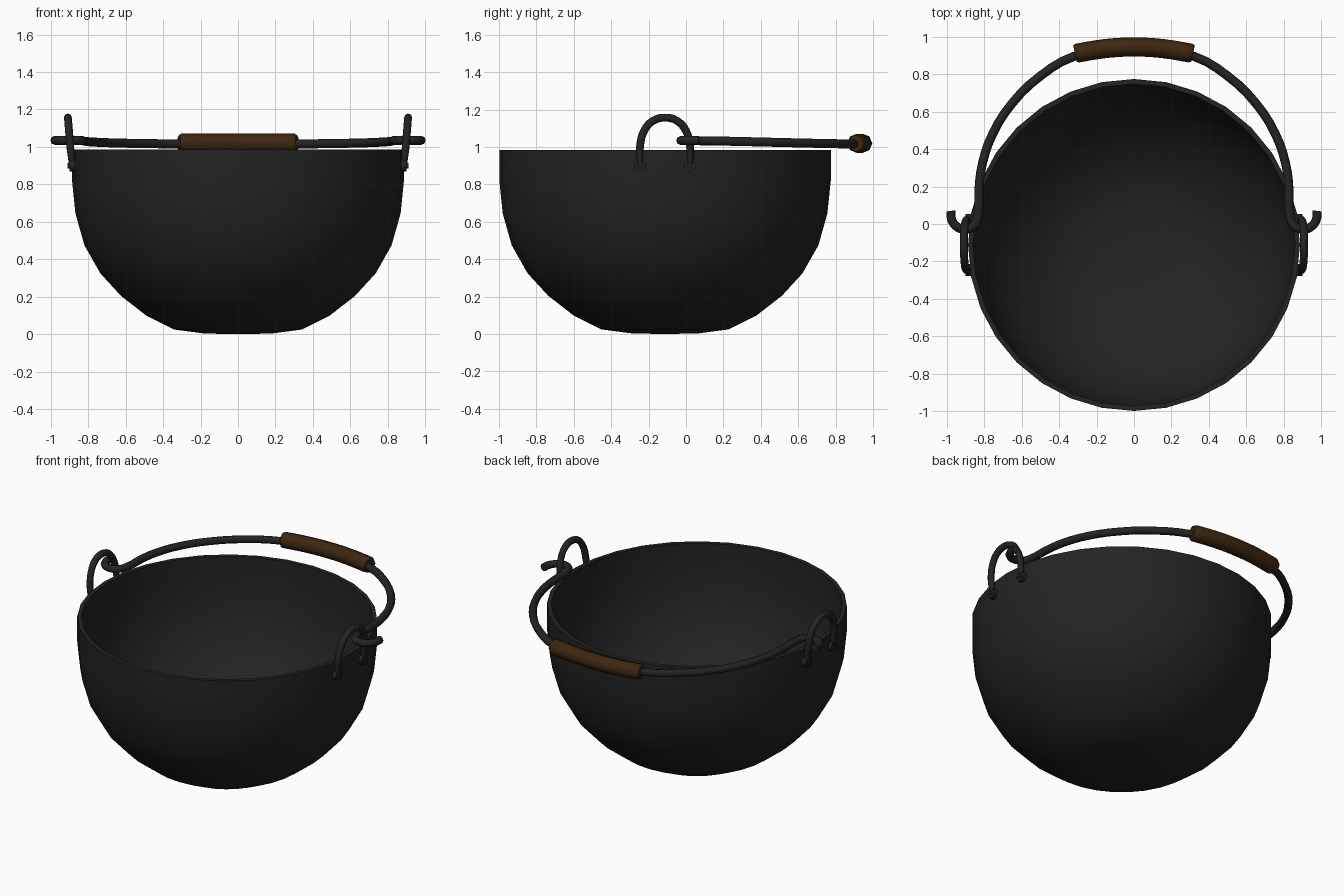
import bpy, bmesh, math
from mathutils import Matrix

cube = bpy.data.objects.get("Cube")
if cube:
    bpy.data.objects.remove(cube, do_unlink=True)

BOWL_Y = -0.112


def material(name, color):
    m = bpy.data.materials.new(name)
    m.use_nodes = True
    m.diffuse_color = (*color, 1)
    bsdf = next(n for n in m.node_tree.nodes if n.type == 'BSDF_PRINCIPLED')
    bsdf.inputs["Base Color"].default_value = (*color, 1)
    bsdf.inputs["Roughness"].default_value = 0.7
    return m


iron = material("cast iron", (0.017, 0.017, 0.017))
wood = material("dark wood", (0.047, 0.020, 0.005))


def select_only(ob):
    bpy.ops.object.select_all(action='DESELECT')
    ob.select_set(True)
    bpy.context.view_layer.objects.active = ob


def from_bmesh(name, bm, mat, angle=40):
    bmesh.ops.recalc_face_normals(bm, faces=bm.faces)
    mesh = bpy.data.meshes.new(name)
    bm.to_mesh(mesh)
    bm.free()
    ob = bpy.data.objects.new(name, mesh)
    bpy.context.collection.objects.link(ob)
    mesh.materials.append(mat)
    select_only(ob)
    bpy.ops.object.shade_smooth_by_angle(angle=math.radians(angle))
    return ob


def rod(name, points, radius, mat, resolution=4, scales=None):
    """Round bar swept along a smooth path."""
    cu = bpy.data.curves.new(name, 'CURVE')
    cu.dimensions = '3D'
    cu.bevel_depth = radius
    cu.bevel_resolution = 2
    cu.resolution_u = resolution
    cu.use_fill_caps = True
    sp = cu.splines.new('BEZIER')
    sp.bezier_points.add(len(points) - 1)
    for i, (bp, p) in enumerate(zip(sp.bezier_points, points)):
        bp.co = p
        bp.handle_left_type = bp.handle_right_type = 'AUTO'
        bp.radius = scales[i] if scales else 1
    ob = bpy.data.objects.new(name, cu)
    bpy.context.collection.objects.link(ob)
    cu.materials.append(mat)
    select_only(ob)
    bpy.ops.object.convert(target='MESH')
    ob = bpy.context.object
    ob.name = name
    bpy.ops.object.shade_smooth_by_angle(angle=math.radians(50))
    return ob


# Bowl: outer profile up to the rim, then the inner wall back to the centre
outer = [(0, 0), (0.18, 0.004), (0.34, 0.025), (0.49, 0.1), (0.625, 0.205),
         (0.735, 0.325), (0.82, 0.475), (0.868, 0.645), (0.886, 0.82), (0.886, 0.985)]
inner = [(r * 0.97, 0.985 - (0.985 - z) * 0.973) for r, z in reversed(outer)]
bm = bmesh.new()
verts = [bm.verts.new((r, 0, z)) for r, z in outer + inner]
edges = [bm.edges.new(pair) for pair in zip(verts, verts[1:])]
bmesh.ops.spin(bm, geom=verts + edges, cent=(0, 0, 0), axis=(0, 0, 1),
               angle=math.tau, steps=32, use_duplicate=False)
bmesh.ops.remove_doubles(bm, verts=bm.verts, dist=0.0005)
bmesh.ops.translate(bm, verts=bm.verts, vec=(0, BOWL_Y, 0))
from_bmesh("bowl", bm, iron)

# Bail: half path from the hook tip to the middle, mirrored to the other side
half = [(0.978, 0.07, 1.035), (0.972, 0.02, 1.035), (0.94, -0.018, 1.035),
        (0.895, -0.028, 1.035), (0.853, -0.008, 1.035), (0.832, 0.045, 1.034),
        (0.828, 0.18, 1.032), (0.81, 0.32, 1.029), (0.755, 0.48, 1.025),
        (0.65, 0.645, 1.021), (0.5, 0.79, 1.018), (0.32, 0.895, 1.016)]
mirrored = [(-x, y, z) for x, y, z in reversed(half)]
rod("bail_handle", half + [(0, 0.943, 1.018)] + mirrored, 0.024, iron, 3)

# Wooden grip, slightly rounded at its ends
grip = [(x, 0.945 - 0.36 * x * x, 1.02) for x in
        (-0.315, -0.302, -0.15, 0, 0.15, 0.302, 0.315)]
rod("wooden_grip", grip, 0.051, wood, 3, [0.86, 1, 1, 1, 1, 1, 0.86])


# Ears: arched loops riveted to the bowl by flattened feet
def ear_x(z):
    return 0.887 + (z - 0.9) * 0.082


for side, label in ((1, "left"), (-1, "right")):
    loop = []
    for dy, z in ((-0.133, 0.91), (-0.134, 1.0), (-0.113, 1.085), (-0.065, 1.14), (0, 1.157),
                  (0.065, 1.14), (0.113, 1.085), (0.134, 1.0), (0.133, 0.91)):
        loop.append((side * ear_x(z), BOWL_Y + dy, z))
    rod(label + "_ear", loop, 0.021, iron, 3, [0.75] + [1] * 7 + [0.75])
    for dy, end in ((-0.133, "front"), (0.133, "back")):
        bm = bmesh.new()
        turn = Matrix.Rotation(math.pi / 2, 4, 'Y')
        # foot plate and rivet head
        for r, depth, x in ((0.032, 0.03, 0.884), (0.014, 0.014, 0.902)):
            place = Matrix.Translation((side * x, BOWL_Y + dy, 0.9))
            bmesh.ops.create_cone(bm, cap_ends=True, segments=12, radius1=r, radius2=r,
                                  depth=depth, matrix=place @ turn)
        from_bmesh(f"{label}_ear_{end}_foot", bm, iron)
